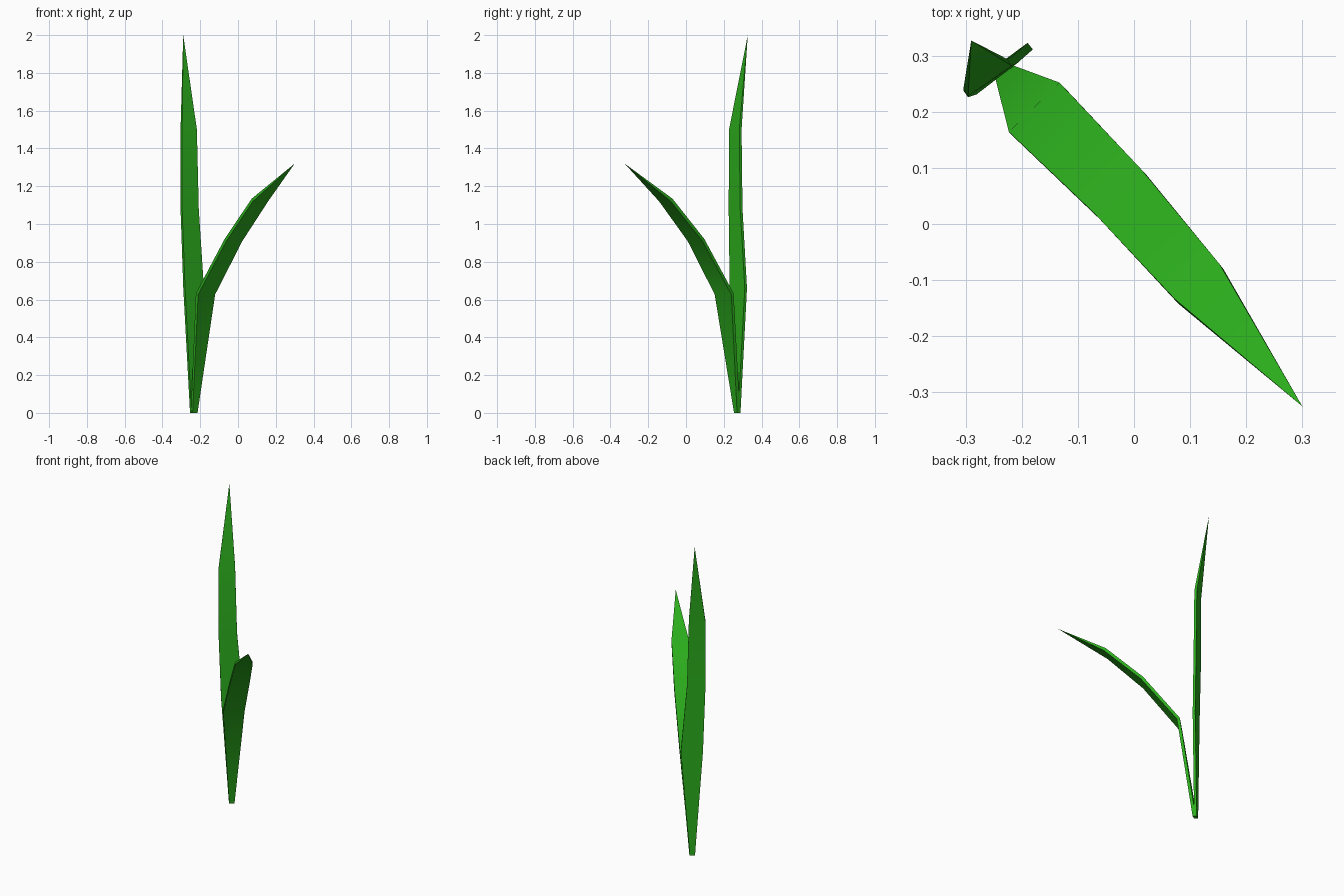
import bpy, bmesh, math
from mathutils import Vector

if "Cube" in bpy.data.objects:
    bpy.data.objects.remove(bpy.data.objects["Cube"])

green = bpy.data.materials.new("leaf_green")
green.diffuse_color = (0.025, 0.42, 0.012, 1)
green.use_nodes = True
green.node_tree.nodes["Principled BSDF"].inputs["Base Color"].default_value = green.diffuse_color


def blade(name, rows, tip, thick):
    """Thin pointed blade: rows are (left xy, right xy, z), thickness across the bend."""
    bm = bmesh.new()
    tip = Vector(tip)
    edges = [(Vector((*l, z)), Vector((*r, z))) for l, r, z in rows]
    mids = [(l + r) / 2 for l, r in edges] + [tip]
    rings = []
    for i, (l, r) in enumerate(edges):
        tangent = (mids[i + 1] - mids[max(i - 1, 0)]).normalized()
        n = (r - l).cross(tangent).normalized()
        if i == 0:
            n = Vector((n.x, n.y, 0)).normalized()   # keep the foot on the ground
        n *= thick / 2
        rings.append([bm.verts.new(p) for p in (l + n, r + n, r - n, l - n)])
    # Side walls, foot cap and point
    for a, b in zip(rings, rings[1:]):
        for k in range(4):
            j = (k + 1) % 4
            bm.faces.new((a[k], a[j], b[j], b[k]))
    bm.faces.new(rings[0][::-1])
    point = bm.verts.new(tip)
    for k in range(4):
        bm.faces.new((rings[-1][k], rings[-1][(k + 1) % 4], point))
    bmesh.ops.recalc_face_normals(bm, faces=bm.faces)
    me = bpy.data.meshes.new(name)
    bm.to_mesh(me)
    bm.free()
    me.materials.append(green)
    ob = bpy.data.objects.new(name, me)
    bpy.context.collection.objects.link(ob)
    bpy.ops.object.select_all(action='DESELECT')
    ob.select_set(True)
    bpy.context.view_layer.objects.active = ob
    bpy.ops.object.shade_smooth_by_angle(angle=math.radians(32))


# Tall upright blade
blade("upright_blade", [
    ((-0.25, 0.266), (-0.225, 0.282), 0),
    ((-0.285, 0.237), (-0.185, 0.317), 0.66),
    ((-0.30, 0.232), (-0.212, 0.293), 1.08),
    ((-0.30, 0.234), (-0.222, 0.288), 1.5),
], (-0.29, 0.327, 2.0), 0.015)

# Short blade bending forward and to the right
blade("bent_blade", [
    ((-0.245, 0.262), (-0.219, 0.278), 0),
    ((-0.217, 0.158), (-0.127, 0.246), 0.63),
    ((-0.066, 0.014), (0.018, 0.092), 0.915),
    ((0.076, -0.138), (0.156, -0.076), 1.127),
], (0.30, -0.325, 1.32), 0.018)
